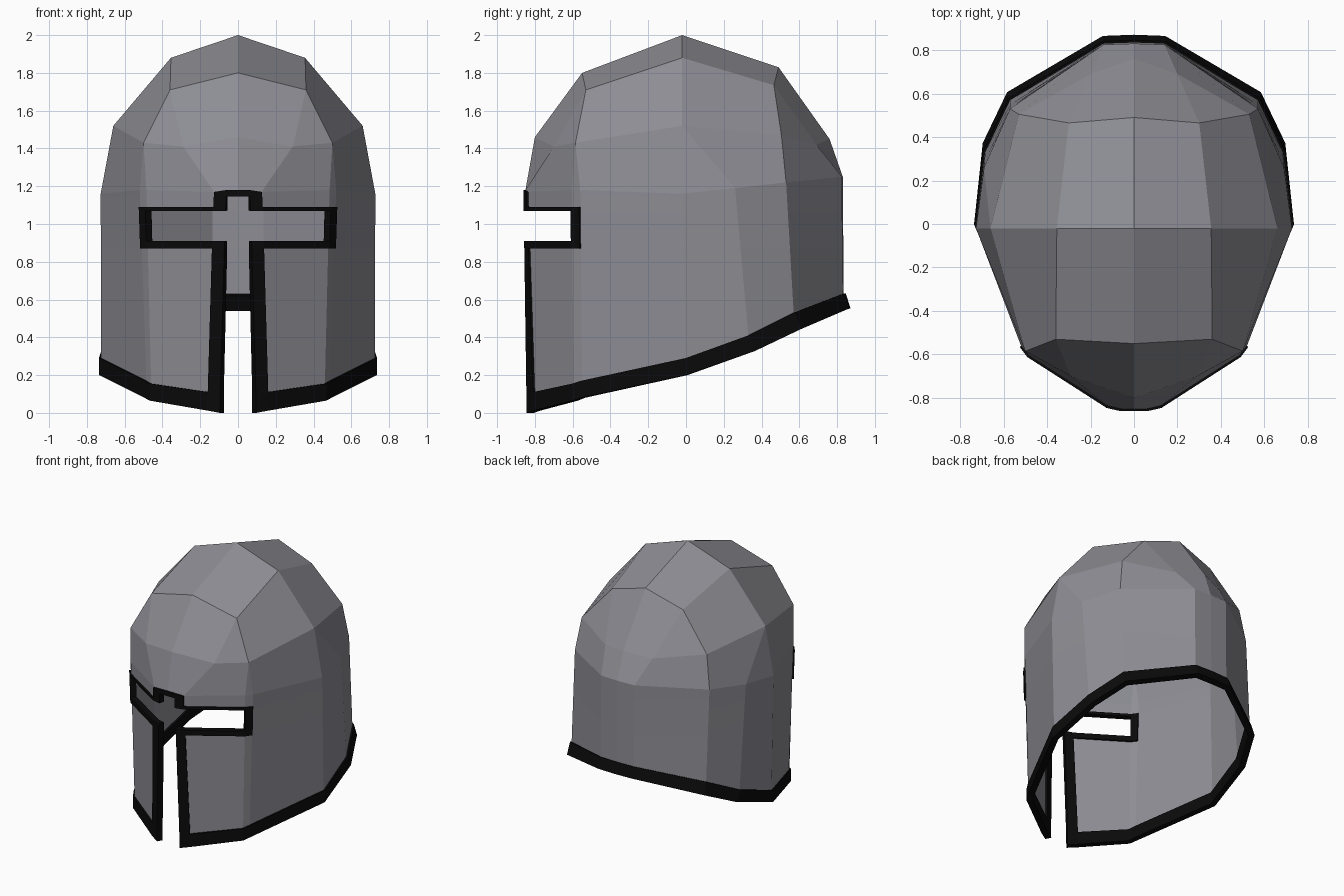
import bpy, bmesh
from mathutils import Vector as V

if "Cube" in bpy.data.objects:
    bpy.data.objects.remove(bpy.data.objects["Cube"])

# columns around the right half: bottom edge, top of bottom trim, ring below the dome
COLS = [
    ((0, -.835, .0), (0, -.835, .10), (0, -.85, 1.18)),
    ((.09, -.835, .0), (.09, -.835, .10), (.06, -.85, 1.18)),
    ((.155, -.80, .012), (.155, -.80, .11), (.125, -.835, 1.17)),
    ((.46, -.595, .065), (.46, -.595, .155), (.485, -.605, 1.18)),
    ((.485, -.55, .08), (.485, -.55, .17), (.52, -.56, 1.18)),
    ((.725, 0, .20), (.725, 0, .29), (.727, -.02, 1.16)),
    ((.685, .37, .33), (.685, .33, .41), (.69, .26, 1.19)),
    ((.575, .60, .44), (.57, .57, .53), (.57, .53, 1.22)),
    ((.14, .855, .55), (.14, .83, .63), (.14, .825, 1.25)),
    ((0, .86, .55), (0, .835, .63), (0, .83, 1.25)),
]
ROWS = [.87, .91, 1.07, 1.09, 1.145]


def column(c):
    low, trim, ring = (V(p) for p in c)
    mids = [trim.lerp(ring, (z - trim.z) / (ring.z - trim.z)) for z in ROWS]
    return [low, trim] + mids + [ring]


grid = [column(c) for c in COLS]


def kind(c, r):
    # 0 = opening, 1 = plate, 2 = dark trim
    if c == 0:
        return 2 if r == 6 else 0
    if c < 3 and r == 3:
        return 0
    if r == 0 or c == 1:
        return 2
    return 2 if c < 4 and 2 <= r <= 4 else 1


plates = {1: [], 2: []}
for c in range(9):
    for r in range(7):
        k = kind(c, r)
        if k:
            plates[k].append([grid[c][r], grid[c + 1][r], grid[c + 1][r + 1], grid[c][r + 1]])

# dome points, grouped by front-to-back station
A0, A1 = V((0, -.80, 1.46)), V((.29, -.70, 1.41))
B0, B1, B2 = V((0, -.55, 1.80)), V((.36, -.53, 1.71)), V((.50, -.585, 1.43))
C0, C1, C2 = V((0, -.02, 2.0)), V((.355, -.02, 1.88)), V((.66, -.02, 1.52))
D0, D1, D2 = V((0, .49, 1.83)), V((.30, .465, 1.735)), V((.53, .505, 1.47))
E0, E1 = V((0, .76, 1.45)), V((.20, .69, 1.42))
R = [col[-1] for col in grid]
plates[1] += [
    [A0, A1, B1, B0], [A1, B2, B1], [B0, B1, C1, C0], [B1, B2, C2, C1],
    [C0, C1, D1, D0], [C1, C2, D2, D1], [D0, D1, E1, E0], [D1, D2, E1],
    [A0, R[0], R[1], R[2], A1], [A1, R[2], R[3], B2], [B2, R[3], R[4]],
    [B2, R[4], R[5], C2], [C2, R[5], R[6]], [C2, R[6], R[7], D2],
    [D2, R[7], R[8], E1], [E1, R[8], R[9], E0],
]


def build(name, faces, thickness, offset):
    bm = bmesh.new()
    for pts in faces:
        bm.faces.new([bm.verts.new(p) for p in pts])
    bmesh.ops.remove_doubles(bm, verts=bm.verts, dist=1e-4)
    bm.normal_update()
    for f in bm.faces:
        if f.normal.dot(f.calc_center_median() - V((0, 0, .8))) < 0:
            f.normal_flip()
    me = bpy.data.meshes.new(name)
    bm.to_mesh(me)
    bm.free()
    ob = bpy.data.objects.new(name, me)
    bpy.context.collection.objects.link(ob)
    ob.modifiers.new("mirror", 'MIRROR')
    s = ob.modifiers.new("solid", 'SOLIDIFY')
    s.thickness, s.offset = thickness, offset
    return ob


# grey shell and the raised black edging around its openings
shell = build("helmet_shell", plates[1], .02, -1)
edging = build("helmet_trim", plates[2], .045, -.5)
mat = bpy.data.materials.new("black_trim")
mat.diffuse_color = (.003, .003, .003, 1)
mat.use_nodes = True
mat.node_tree.nodes["Principled BSDF"].inputs["Base Color"].default_value = mat.diffuse_color
edging.data.materials.append(mat)
shell_mat = bpy.data.materials.new("steel")
shell_mat.diffuse_color = (.27, .27, .30, 1)
shell_mat.use_nodes = True
shell_mat.node_tree.nodes["Principled BSDF"].inputs["Base Color"].default_value = shell_mat.diffuse_color
shell.data.materials.append(shell_mat)
